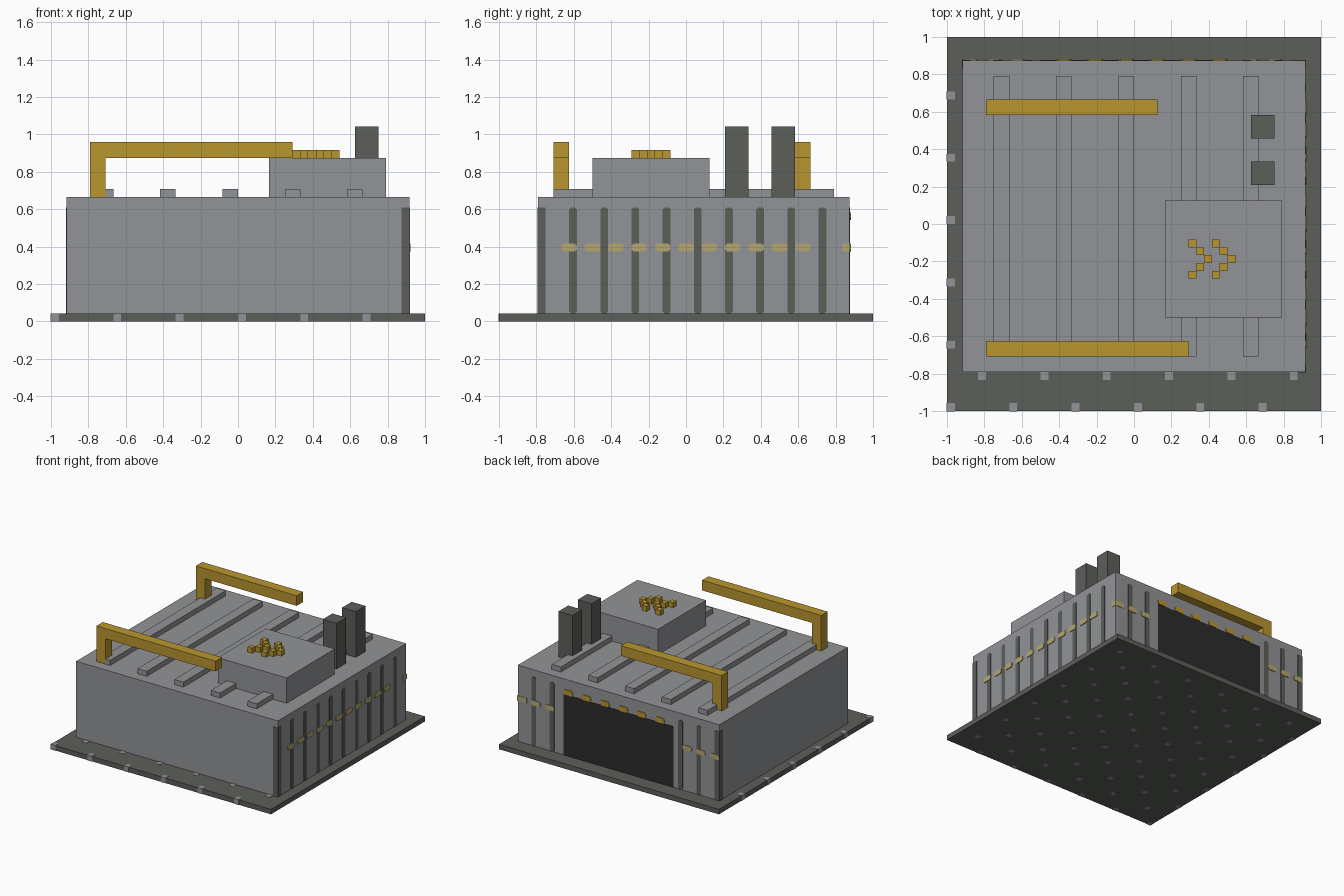
import bpy, bmesh
from mathutils import Vector

if "Cube" in bpy.data.objects:
    bpy.data.objects.remove(bpy.data.objects["Cube"], do_unlink=True)

U = 1 / 24          # grid module
T = 0.003           # thickness of painted plates


def material(name, rgb):
    m = bpy.data.materials.new(name)
    m.use_nodes = True
    m.diffuse_color = (*rgb, 1)
    m.node_tree.nodes["Principled BSDF"].inputs["Base Color"].default_value = (*rgb, 1)
    return m


GREY = material("light grey", (0.29, 0.295, 0.31))
DARK = material("dark grey", (0.107, 0.114, 0.102))
GOLD = material("gold", (0.49, 0.305, 0.028))
PALE = material("pale gold", (0.46, 0.39, 0.17))
BLACK = material("near black", (0.025, 0.025, 0.025))


def finish(name, bm, mat):
    bmesh.ops.recalc_face_normals(bm, faces=bm.faces)
    me = bpy.data.meshes.new(name)
    bm.to_mesh(me)
    bm.free()
    me.materials.append(mat)
    ob = bpy.data.objects.new(name, me)
    bpy.context.collection.objects.link(ob)
    return ob


def boxes(name, spans, mat):
    """One object from boxes given as (x0, x1, y0, y1, z0, z1)."""
    bm = bmesh.new()
    for x0, x1, y0, y1, z0, z1 in spans:
        vs = bmesh.ops.create_cube(bm, size=1)["verts"]
        bmesh.ops.scale(bm, vec=(x1 - x0, y1 - y0, z1 - z0), verts=vs)
        bmesh.ops.translate(bm, vec=((x0 + x1) / 2, (y0 + y1) / 2, (z0 + z1) / 2), verts=vs)
    return finish(name, bm, mat)


def plates(name, rects, mat, origin, along, normal, thick):
    """Plates with clipped corners on a wall; rects are (a0, a1, z0, z1)."""
    bm = bmesh.new()
    along, normal, up = Vector(along), Vector(normal), Vector((0, 0, 1))
    c = 0.011
    for a0, a1, z0, z1 in rects:
        outline = [(a0 + c, z0), (a1 - c, z0), (a1, z0 + c), (a1, z1 - c),
                   (a1 - c, z1), (a0 + c, z1), (a0, z1 - c), (a0, z0 + c)]
        base = Vector(origin) - normal * 0.002
        f = bm.faces.new([bm.verts.new(base + along * a + up * z) for a, z in outline])
        ext = bmesh.ops.extrude_face_region(bm, geom=[f])["geom"]
        vs = [v for v in ext if isinstance(v, bmesh.types.BMVert)]
        bmesh.ops.translate(bm, vec=normal * (thick + 0.002), verts=vs)
    return finish(name, bm, mat)


# Main extents of the building
BX, Y0, Y1, Z0, Z1 = 22 * U, -19 * U, 21 * U, U, 16 * U

# Ground slab with staggered inlaid squares
boxes("base_slab", [(-1, 1, -1, 1, 0.001, U)], DARK)
inlays = []
for i in range(12):
    for j in range(12):
        if (i + j) % 2 == 0:
            x, y = -1 + 4 * U * i, -1 + 4 * U * j
            inlays.append((x - 0.002 * (i == 0), x + U, y - 0.002 * (j == 0), y + U, 0, U + 0.002))
boxes("base_inlays", inlays, GREY)

# Hall, roof ribs and roof unit
boxes("hall_body", [(-BX, BX, Y0, Y1, Z0, Z1)], GREY)
boxes("roof_ribs", [((-18 + 8 * k) * U, (-16 + 8 * k) * U, -17 * U, 19 * U, Z1, 17 * U)
                    for k in range(5)], GREY)
boxes("roof_unit", [(4 * U, 19 * U, -12 * U, 3 * U, Z1, 21 * U)], GREY)

# Chimneys
for name, y in (("chimney_front", 5), ("chimney_back", 11)):
    boxes(name, [(15 * U, 18 * U, y * U, (y + 3) * U, Z1, 25 * U)], DARK)

# Crane arms: a post and a cantilever beam
for name, y, end in (("crane_arm_front", -17, 7), ("crane_arm_back", 14, 3)):
    boxes(name, [(-19 * U, -17 * U, y * U, (y + 2) * U, Z1, 21 * U),
                 (-19 * U, end * U, y * U, (y + 2) * U, 21 * U, 23 * U)], GOLD)

# Double chevron of small blocks on the roof unit
chevrons = []
for start in (7, 10):
    for k in range(5):
        x, y = start + 2 - abs(k - 2), -6.5 + k
        chevrons.append((x * U, (x + 1) * U, y * U - U / 2 + 0.5 * U - 0.5 * U,
                         y * U + U / 2, 21 * U, 22 * U))
boxes("chevron_blocks", chevrons, GOLD)

# Dark vertical strips on the +x and back walls
TOP = 0.61
side = dict(origin=(BX, 0, 0), along=(0, 1, 0), normal=(1, 0, 0))
back = dict(origin=(0, Y1, 0), along=(1, 0, 0), normal=(0, 1, 0))
plates("side_strips", [((-19 + 4 * k) * U, (-18 + 4 * k) * U, Z0, TOP) for k in range(1, 10)],
       DARK, thick=T, **side)
plates("back_strips", [(a * U, (a + 1) * U, Z0, TOP) for a in (-18, -14, 14, 18)],
       DARK, thick=T, **back)
boxes("corner_strips", [(BX - U, BX + T, Y0 - T, Y0 + U, Z0, TOP),
                        (-BX - T, -BX + U, Y1 - U, Y1 + T, Z0, TOP)], DARK)

# Pale dashed band around the same walls
BAND = (9 * U, 10 * U)
plates("side_dashes", [((-16 + 3 * k) * U, (-14 + 3 * k) * U, *BAND) for k in range(11)],
       PALE, thick=2 * T, **side)
plates("back_dashes", [(a * U, (a + 2) * U, *BAND) for a in (-22, -19, -16, 14, 17)],
       PALE, thick=2 * T, **back)
boxes("corner_dash", [(BX - 2 * U, BX + T, Y1 - U, Y1 + T, *BAND)], PALE)

# Loading door with a dashed gold lintel
boxes("loading_door", [(-12 * U, 12 * U, Y1 - 0.002, Y1 + T, Z0, 13 * U)], BLACK)
plates("door_lintel", [((10 - 4 * k) * U, (12 - 4 * k) * U, 13 * U, 14 * U) for k in range(6)],
       GOLD, thick=2 * T, **back)
